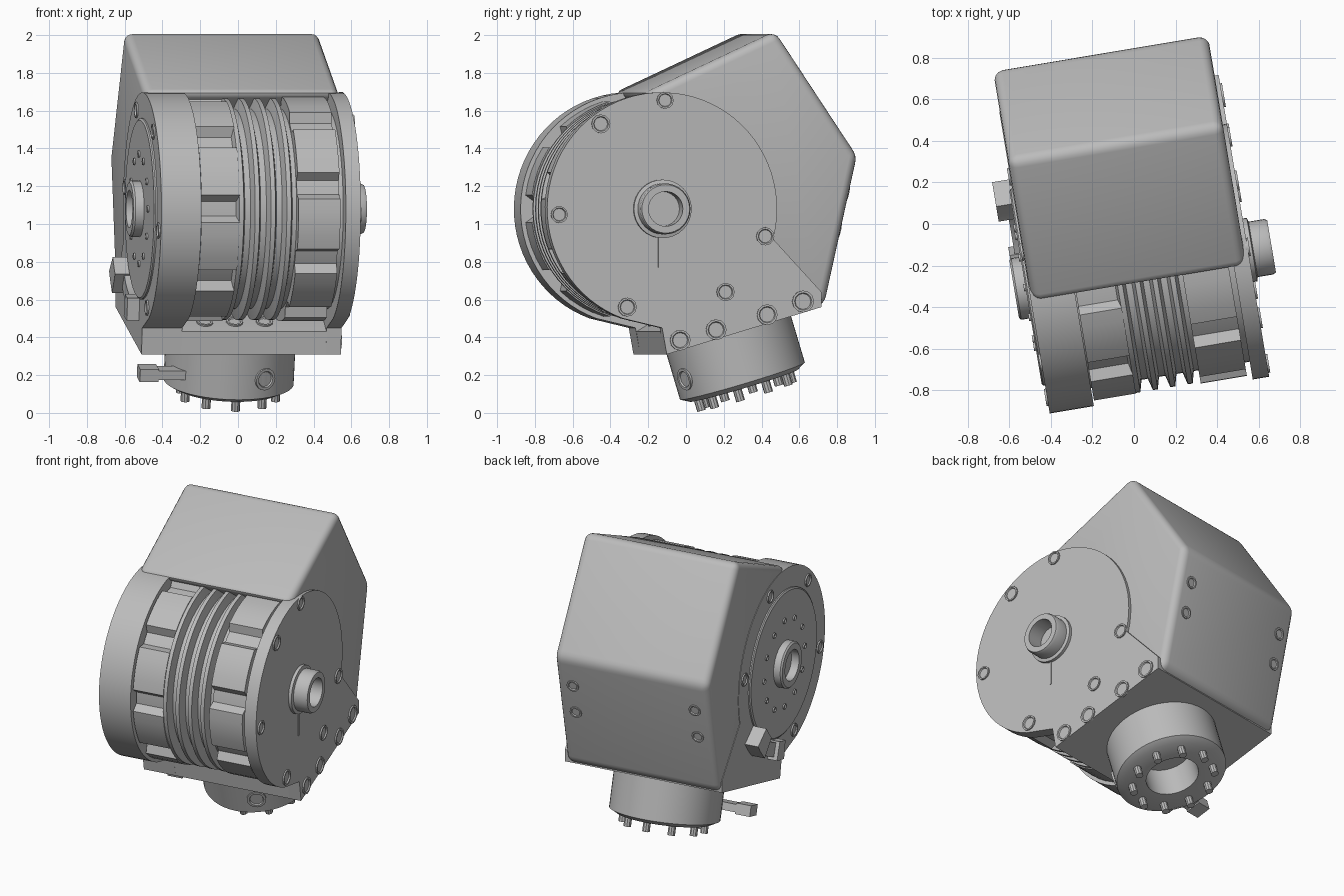
import bpy, bmesh, math
from mathutils import Matrix, Vector

cube = bpy.data.objects.get("Cube")
if cube:
    bpy.data.objects.remove(cube, do_unlink=True)

grey = bpy.data.materials.new("machine grey")
grey.use_nodes = True
grey.diffuse_color = (0.5, 0.5, 0.5, 1)
grey.node_tree.nodes["Principled BSDF"].inputs["Base Color"].default_value = (0.5, 0.5, 0.5, 1)

# Frames: whole machine, motor shaft (local z along the shaft), tilted outlet
CV, CZ, R = -0.215, 1.08, 0.617
TURN = Matrix.Rotation(math.radians(9.5), 4, 'Z')
SHAFT = Matrix.Translation((0, CV, CZ)) @ Matrix.Rotation(math.pi / 2, 4, 'Y')
OUTLET = Matrix.Translation((0, 0.31, 0.145)) @ Matrix.Rotation(math.radians(16.8), 4, 'X')


def finish(name, bm, frame=Matrix(), angle=32):
    bmesh.ops.remove_doubles(bm, verts=bm.verts, dist=1e-5)
    bmesh.ops.recalc_face_normals(bm, faces=bm.faces)
    me = bpy.data.meshes.new(name)
    bm.to_mesh(me)
    bm.free()
    me.materials.append(grey)
    me.shade_smooth()
    me.set_sharp_from_angle(angle=math.radians(angle))
    ob = bpy.data.objects.new(name, me)
    ob.matrix_world = TURN @ frame
    bpy.context.collection.objects.link(ob)
    return ob


def prism(name, outline, u0, u1, bevel=0):
    """Extrude a depth/height outline along the machine's width."""
    bm = bmesh.new()
    face = bm.faces.new([bm.verts.new((u0, v, z)) for v, z in outline])
    out = bmesh.ops.extrude_face_region(bm, geom=[face])
    moved = [g for g in out["geom"] if isinstance(g, bmesh.types.BMVert)]
    bmesh.ops.translate(bm, verts=moved, vec=(u1 - u0, 0, 0))
    bmesh.ops.recalc_face_normals(bm, faces=bm.faces)
    if bevel:
        bmesh.ops.bevel(bm, geom=bm.edges[:], offset=bevel, segments=4,
                        profile=0.5, affect='EDGES', clamp_overlap=True)
    return finish(name, bm)


def lathe(name, profile, frame, sides=48, closed=False):
    """Spin a radius/height profile around the frame's z axis."""
    bm = bmesh.new()
    vs = [bm.verts.new((r, 0, h)) for r, h in profile]
    es = [bm.edges.new(p) for p in zip(vs, vs[1:])]
    if closed:
        es.append(bm.edges.new((vs[-1], vs[0])))
    bmesh.ops.spin(bm, geom=vs + es, cent=(0, 0, 0), axis=(0, 0, 1),
                   angle=math.tau, steps=sides)
    return finish(name, bm, frame)


def block(name, size, centre, frame=Matrix()):
    bm = bmesh.new()
    bmesh.ops.create_cube(bm, size=1)
    bmesh.ops.scale(bm, verts=bm.verts, vec=size)
    bmesh.ops.translate(bm, verts=bm.verts, vec=centre)
    return finish(name, bm, frame)


def arc(r, a0, a1, n):
    steps = [math.radians(a0 + (a1 - a0) * i / n) for i in range(n + 1)]
    return [(CV + r * math.cos(a), CZ + r * math.sin(a)) for a in steps]


def screw(name, v, z, u, r, side):
    """Raised collar around a socket on an end face."""
    frame = Matrix.Translation((u, v, z)) @ Matrix.Rotation(side * math.pi / 2, 4, 'Y')
    lathe(name, [(0, 0.001), (r * 0.72, 0.001), (r * 0.8, 0.009), (r, 0.009), (r, -0.01)],
          frame, 12)


# Rounded box housing behind the motor
prism("housing", [(-0.30, 1.695), (0.40, 2.02), (0.84, 1.36), (0.665, 0.575),
                  (-0.05, 0.36), (-0.05, 1.5)], -0.547, 0.5, 0.045)

# Base block with sloping shelf
prism("base_block", [(-0.19, 0.31), (0.64, 0.56), (0.6, 0.75), (0.0, 0.56), (-0.21, 0.43)],
      -0.54, 0.5)
for u in (-0.2, -0.04, 0.12):
    frame = Matrix.Translation((u, -0.13, 0.482)) @ Matrix.Rotation(math.radians(32), 4, 'X')
    lathe("shelf_screw", [(0, 0.001), (0.03, 0.001), (0.034, 0.008), (0.045, 0.008),
                          (0.045, -0.02)], frame, 12)

# End plates: round motor outline running down into the base
plate = arc(R, -15, 250, 56) + [(-0.215, 0.45), (-0.19, 0.31), (0.64, 0.56), (0.64, 0.64)]
prism("right_end_cap", plate, -0.55, -0.335)
prism("left_end_plate", plate, 0.44, 0.52)


# Ribbed motor drums with pads
def drum(name, u0, u1, shift):
    outline = []
    for k in range(9):
        a = 40 * k + shift
        outline += arc(0.595, a - 13, a + 13, 4) + arc(0.545, a + 16, a + 24, 2)
    prism(name, outline, u0, u1)


drum("right_drum", -0.33, -0.125, 0)
drum("left_drum", 0.19, 0.415, -12)
lathe("drum_core", [(0, -0.4), (0.53, -0.4), (0.53, 0.45), (0, 0.45)], SHAFT, 64)
for u in (-0.115, -0.03, 0.055, 0.14):
    lathe("cooling_fin", [(0.5, u - 0.035), (0.588, u - 0.012), (0.588, u + 0.012),
                          (0.5, u + 0.035)], SHAFT, 64, True)

# Left shaft collar, cable slot and screws
lathe("left_shaft_collar", [(0, 0.523), (0.092, 0.523), (0.092, 0.635), (0.128, 0.635),
                            (0.135, 0.62), (0.135, 0.545), (0.155, 0.54), (0.155, 0.5)], SHAFT, 32)
block("cable_slot", (0.006, 0.012, 0.2), (0.521, -0.23, 0.87))
for y, z, r in ((-0.45, 1.53, 0.05), (-0.67, 1.05, 0.045), (-0.31, 0.56, 0.05),
                (-0.11, 1.655, 0.045), (0.42, 0.935, 0.048), (0.21, 0.64, 0.048),
                (-0.03, 0.385, 0.055), (0.16, 0.44, 0.055), (0.43, 0.52, 0.055),
                (0.62, 0.59, 0.058)):
    screw("left_plate_screw", (y - 0.087) / 0.986, z, 0.52, r, 1)

# Right round cover with hub, bolt circle and rim screws
lathe("right_cover", [(0, -0.565), (0.47, -0.565), (0.48, -0.558), (0.48, -0.5)], SHAFT, 64)
lathe("right_hub", [(0, -0.568), (0.1, -0.568), (0.1, -0.62), (0.14, -0.62), (0.15, -0.61),
                    (0.15, -0.55)], SHAFT, 32)
for k in range(12):
    v, z = arc(0.29, 30 * k, 30 * k, 1)[0]
    screw("cover_bolt", v, z, -0.565, 0.018, -1)
for k in range(6):
    v, z = arc(0.55, 60 * k + 12, 60 * k + 12, 1)[0]
    screw("rim_screw", v, z, -0.55, 0.042, -1)

# Curved bracket around the lower edge of the cover
prism("cover_bracket", arc(0.49, -78, -32, 8) + arc(0.58, -32, -78, 8), -0.59, -0.54)
prism("bracket_tab", arc(0.48, -46, -32, 4) + arc(0.62, -32, -46, 4), -0.64, -0.54)
prism("bracket_tip", arc(0.48, -80, -70, 3) + arc(0.6, -70, -80, 3), -0.615, -0.54)

# Housing screws on the lower back face
tilt = math.atan2(0.785, -0.175)
for u in (-0.44, 0.39):
    for t in (0.25, 0.5):
        frame = Matrix.Translation((u, 0.84 - 0.175 * t, 1.36 - 0.785 * t)) \
            @ Matrix.Rotation(-tilt, 4, 'X')
        lathe("housing_screw", [(0, 0.001), (0.026, 0.001), (0.03, 0.008), (0.04, 0.008),
                                (0.04, -0.01)], frame, 12)

# Tilted hollow outlet with studs and lever
lathe("outlet", [(0, 0.2), (0.165, 0.2), (0.165, 0.0), (0.30, 0.0), (0.345, 0.025),
                 (0.345, 0.34), (0, 0.34)], OUTLET, 48)
for k in range(10):
    a = math.tau * (k + 0.5) / 10
    frame = OUTLET @ Matrix.Translation((0.255 * math.cos(a), 0.255 * math.sin(a), 0))
    lathe("outlet_stud", [(0, -0.062), (0.024, -0.062), (0.024, 0.02), (0, 0.02)], frame, 10)
block("outlet_lever", (0.26, 0.09, 0.05), (-0.37, -0.17, 0.12), OUTLET)
block("lever_end", (0.1, 0.1, 0.07), (-0.465, -0.17, 0.12), OUTLET)

# Port on the front of the outlet
port = OUTLET @ Matrix.Rotation(math.radians(24), 4, 'Z') \
    @ Matrix.Translation((0, -0.34, 0.13)) @ Matrix.Rotation(math.pi / 2, 4, 'X')
lathe("outlet_port", [(0, 0.004), (0.04, 0.004), (0.045, 0.012), (0.06, 0.012), (0.06, -0.03)],
      port, 16)
